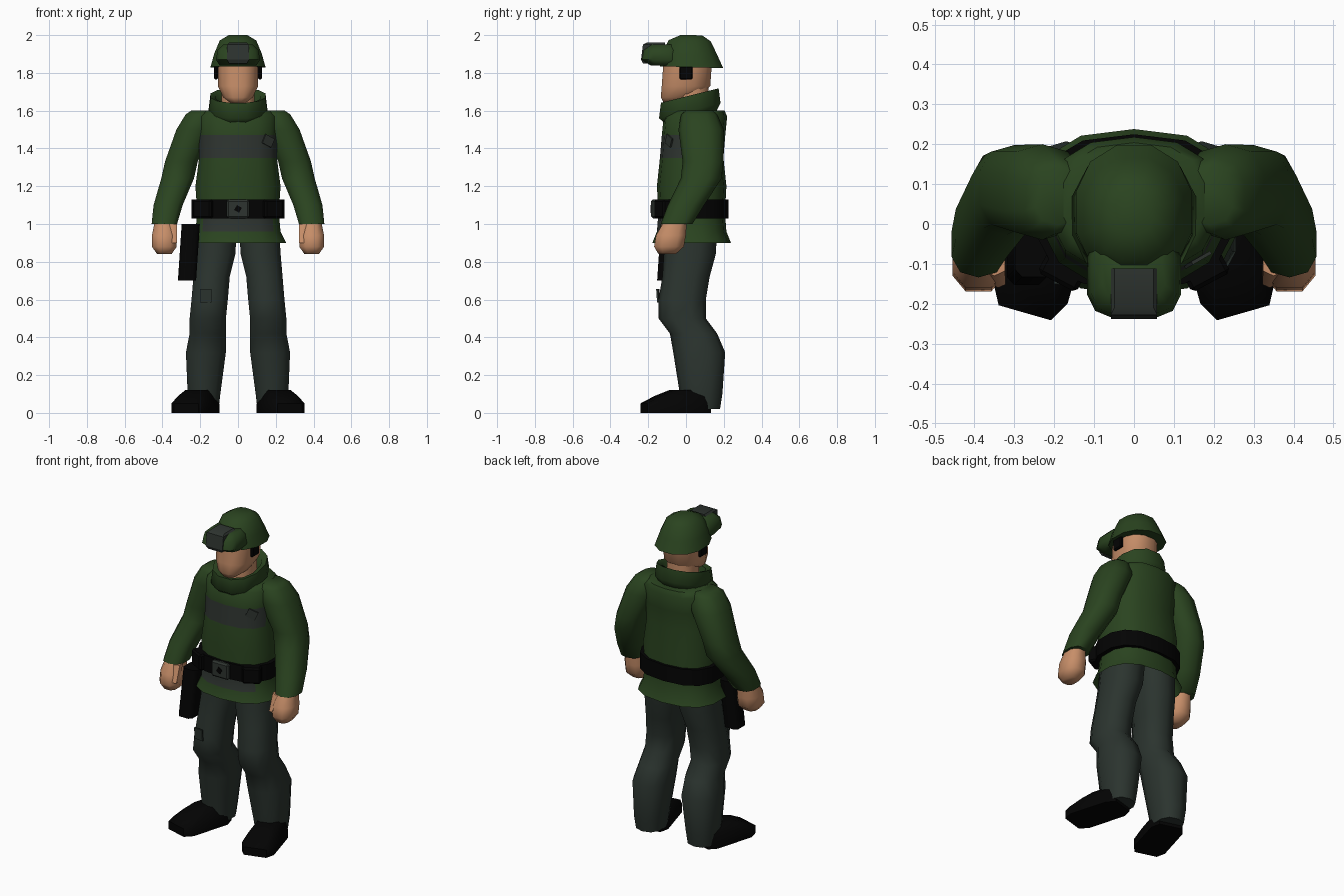
import bpy, bmesh, math
from mathutils import Matrix, Vector

cube = bpy.data.objects.get("Cube")
if cube:
    bpy.data.objects.remove(cube)


def material(name, red, green, blue):
    mat = bpy.data.materials.new(name)
    mat.use_nodes = True
    mat.diffuse_color = (red, green, blue, 1)
    bsdf = mat.node_tree.nodes["Principled BSDF"]
    bsdf.inputs["Base Color"].default_value = mat.diffuse_color
    bsdf.inputs["Roughness"].default_value = 0.9
    return mat


GREEN = material("jacket green", .023, .057, .014)
GREY = material("trouser grey", .024, .034, .028)
DARK = material("patch grey", .027, .034, .029)
BLACK = material("leather black", .001, .001, .001)
SKIN = material("skin", .57, .27, .14)
BELT = 1.08
SIDES = {"left": 1, "right": -1}


def finish(bm, name, materials, angle):
    bmesh.ops.recalc_face_normals(bm, faces=bm.faces)
    mesh = bpy.data.meshes.new(name)
    bm.to_mesh(mesh)
    bm.free()
    for mat in materials:
        mesh.materials.append(mat)
    ob = bpy.data.objects.new(name, mesh)
    bpy.context.collection.objects.link(ob)
    bpy.ops.object.select_all(action='DESELECT')
    ob.select_set(True)
    bpy.context.view_layer.objects.active = ob
    bpy.ops.object.shade_smooth_by_angle(angle=math.radians(angle))
    return ob


def superellipse(n, power):
    """Points of a rounded-square unit ring."""
    for i in range(n):
        angle = math.tau * (i + 0.5) / n
        yield [math.copysign(abs(v) ** power, v) for v in (math.cos(angle), math.sin(angle))]


def loft(name, materials, rings, depth=1, n=10, power=0.8, side=1, slope=0,
         bottom=True, top=True, matrix=Matrix(), rule=None, angle=58):
    """Skin rings of (x, y, z, half width); depth is the y to x ratio."""
    bm = bmesh.new()
    loops = []
    for x, y, z, width in rings:
        loop = []
        for u, v in superellipse(n, power):
            back = v * width * depth
            point = matrix @ Vector((x + u * width, y + back, z + slope * back))
            point.x *= side
            loop.append(bm.verts.new(point))
        loops.append(loop)
    for low, high in zip(loops, loops[1:]):
        for i in range(n):
            bm.faces.new((low[i - 1], low[i], high[i], high[i - 1]))
    if bottom:
        bm.faces.new(loops[0])
    if top:
        bm.faces.new(loops[-1])
    if rule:
        for face in bm.faces:
            face.material_index = rule(face.calc_center_median())
    return finish(bm, name, materials, angle)


def centred(*rings):
    """Rings of (y, z, half width) on the middle plane."""
    return [(0, *ring) for ring in rings]


def box(name, mat, centre, size, turn=(0, 0, 0), bevel=0.0):
    bm = bmesh.new()
    bmesh.ops.create_cube(bm, size=1)
    bmesh.ops.scale(bm, vec=size, verts=bm.verts)
    if bevel:
        bmesh.ops.bevel(bm, geom=bm.edges[:], offset=bevel, segments=1, affect='EDGES')
    ob = finish(bm, name, [mat], 30)
    ob.location = centre
    ob.rotation_euler = [math.radians(t) for t in turn]
    return ob


# Jacket body, with grey panels on the chest and the front of the skirt
def jacket_rule(c):
    chest = 1.36 < c.z < 1.46 and c.y < -.04 and abs(c.x) < .2
    skirt = .96 < c.z < 1.06 and c.y < -.1 and abs(c.x) < .16
    return int(chest or skirt)


loft("jacket", [GREEN, DARK], centred(
    (.03, .9, .26), (.03, .96, .23), (.03, 1.06, .22), (.03, 1.2, .23),
    (.03, 1.35, .21), (.04, 1.47, .21), (.05, 1.57, .21), (.06, 1.6, .18)),
    depth=.8, n=14, bottom=False, rule=jacket_rule)

# Tall hollow collar, higher at the back
loft("collar", [GREEN], centred(
    (.03, 1.55, .12), (.02, 1.6, .16), (.02, 1.68, .15), (.02, 1.67, .12), (.02, 1.6, .1)),
    depth=1.05, n=12, power=.9, slope=.25)
box("chest_badge", DARK, (.16, -.09, 1.44), (.06, .009, .05), (0, 25, 30))

# Belt, buckle, pouches and holster
inner, outer, half = .22, .25, .05
loft("belt", [BLACK],
     centred((.03, BELT - half, inner), (.03, BELT - half, outer),
             (.03, BELT + half, outer), (.03, BELT + half, inner)),
     depth=.78, n=14, bottom=False, top=False)
box("belt_buckle", DARK, (0, -.17, BELT), (.12, .03, .1), bevel=.01)
box("buckle_plate", BLACK, (0, -.186, BELT), (.03, .006, .03), (0, 30, 0))
for label, side in SIDES.items():
    box(label + "_belt_pouch", BLACK, (side * .18, -.12, BELT), (.11, .06, .1),
        (0, 0, side * 28), bevel=.01)
loft("holster", [BLACK], [(-.27, -.1, .7, .05), (-.25, -.08, 1, .05)],
     depth=1.1, n=8, power=.5)

# Limbs, mirrored
foot_turn = Matrix.Translation((.19, .07, 0)) @ Matrix.Rotation(math.radians(16), 4, 'Z')
for label, side in SIDES.items():
    loft(label + "_sleeve", [GREEN], [
        (.39, -.05, 1, .07), (.37, 0, 1.1, .08), (.32, .08, 1.24, .09),
        (.3, .09, 1.33, .09), (.23, .08, 1.5, .1), (.2, .07, 1.58, .08),
        (.19, .07, 1.6, .06)], depth=1.2, side=side)
    loft(label + "_hand", [SKIN], [
        (.39, -.1, .84, .04), (.39, -.09, .88, .07), (.39, -.08, .94, .07),
        (.39, -.05, 1.03, .05)], depth=1.2, n=8, side=side)
    loft(label + "_thumb", [SKIN], [(.34, -.14, .9, .02), (.35, -.1, 1, .03)],
         n=6, side=side)
    loft(label + "_trouser_leg", [GREY], [
        (.18, .08, .02, .08), (.18, .08, .1, .09), (.17, .07, .32, .11),
        (.16, .04, .42, .1), (.16, -.02, .5, .1), (.15, -.02, .6, .1),
        (.14, 0, .72, .1), (.12, .02, .84, .11), (.11, .03, 1, .11)],
        depth=1.25, side=side)
    loft(label + "_boot", [BLACK], [
        (0, -.13, 0, .1), (0, -.13, .05, .1), (0, -.09, .09, .08), (0, -.05, .12, .06)],
        depth=1.8, n=8, power=.4, side=side, matrix=foot_turn)
    # Strap tab below the cap
    box(label + "_strap_tab", BLACK, (side * .117, 0, 1.8), (.02, .07, .07), bevel=.006)
box("thigh_pocket", GREY, (-.17, -.147, .62), (.06, .009, .07), (4, 0, -8))

# Head and neck
loft("neck", [SKIN], centred((.03, 1.58, .09), (.03, 1.76, .09)))
loft("head", [SKIN], centred(
    (-.07, 1.64, .04), (-.04, 1.67, .08), (0, 1.73, .11), (.01, 1.87, .11)),
    depth=1.2, n=12)

# Cap with a raised brim and a grey panel set into its front
loft("cap", [GREEN], centred(
    (.03, 1.83, .15), (.02, 1.9, .13), (.02, 1.97, .1), (.03, 2, .05)),
    depth=1.15, n=12, power=.9, slope=-.03)
loft("cap_brim", [GREEN], centred(
    (-.1, 1.84, .1), (-.13, 1.87, .12), (-.13, 1.92, .11), (-.12, 1.95, .08)),
    depth=.9, n=12, power=.6)
loft("cap_front_panel", [DARK], centred(
    (-.18, 1.85, .05), (-.18, 1.87, .06), (-.17, 1.95, .06), (-.16, 1.96, .05)),
    n=4, power=.1, angle=30)
